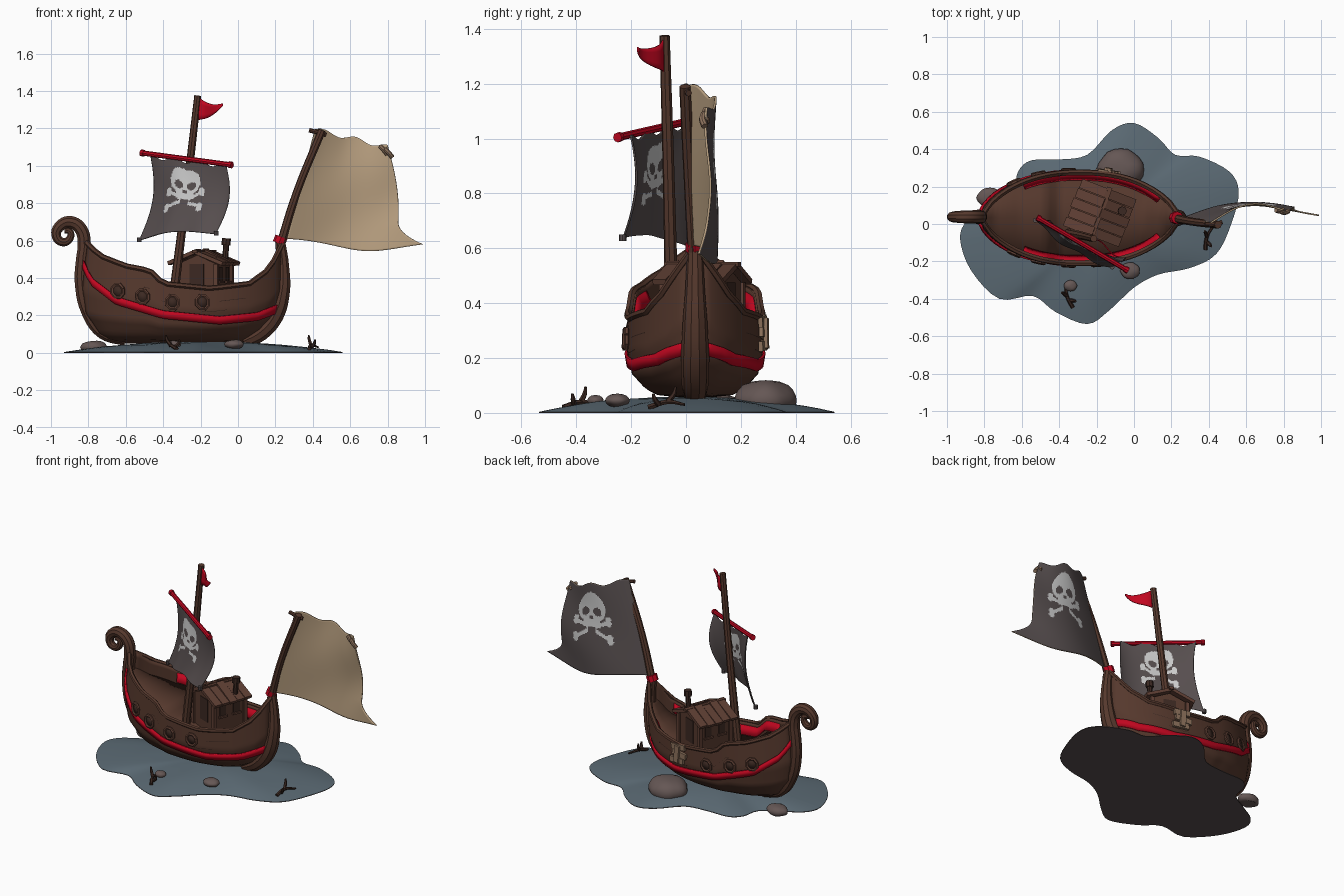
import bpy, math, random
from mathutils import Vector, Matrix

random.seed(4)
cube = bpy.data.objects.get("Cube")
if cube:
    bpy.data.objects.remove(cube, do_unlink=True)


def material(name, *rgb):
    m = bpy.data.materials.new(name)
    m.use_nodes = True
    m.diffuse_color = (*rgb, 1)
    m.node_tree.nodes["Principled BSDF"].inputs["Base Color"].default_value = (*rgb, 1)
    return m


WOOD = material("hull brown", .092, .04, .026)
ROOF = material("plank brown", .115, .05, .034)
DARK = material("dark timber", .045, .022, .016)
RED = material("red paint", .53, .002, .014)
CANVAS = material("tan canvas", .49, .355, .22)
CLOTH = material("dark cloth", .095, .077, .078)
BONE = material("bone white", .6, .6, .6)
WATER = material("slate ground", .105, .145, .175)
ROCK = material("rock", .13, .095, .09)
PATCH = material("pale wood", .27, .17, .11)


def finish(ob, angle=35):
    bpy.ops.object.select_all(action='DESELECT')
    ob.select_set(True)
    bpy.context.view_layer.objects.active = ob
    if ob.type == 'CURVE':
        bpy.ops.object.convert(target='MESH')
        ob = bpy.context.object
    bpy.ops.object.shade_smooth_by_angle(angle=math.radians(angle))
    return ob


def mesh(name, verts, faces, mats, index=None, thick=0, back=0):
    me = bpy.data.meshes.new(name)
    me.from_pydata([tuple(v) for v in verts], [], faces)
    for m in mats:
        me.materials.append(m)
    for i, p in enumerate(me.polygons):
        p.material_index = index[i] if index else 0
    ob = bpy.data.objects.new(name, me)
    bpy.context.collection.objects.link(ob)
    if thick:
        mod = ob.modifiers.new("thickness", 'SOLIDIFY')
        mod.thickness, mod.material_offset = thick, back
    return finish(ob)


def grid(name, f, nu, nv, mats, rule=None, **kw):
    verts = [f(i / nu, j / nv) for j in range(nv + 1) for i in range(nu + 1)]
    faces, index = [], []
    for j in range(nv):
        for i in range(nu):
            a = j * (nu + 1) + i
            faces.append((a, a + nu + 1, a + nu + 2, a + 1))
            index.append(rule((i + .5) / nu, (j + .5) / nv) if rule else 0)
    return mesh(name, verts, faces, mats, index, **kw)


def tube(name, pts, radii, mat, res=2, smooth=True):
    cu = bpy.data.curves.new(name, 'CURVE')
    cu.dimensions, cu.bevel_depth, cu.bevel_resolution = '3D', 1, res
    cu.use_fill_caps, cu.resolution_u = True, 5
    sp = cu.splines.new('BEZIER')
    sp.bezier_points.add(len(pts) - 1)
    for i, (bp, p) in enumerate(zip(sp.bezier_points, pts)):
        bp.co = p
        bp.radius = radii[i] if isinstance(radii, (list, tuple)) else radii
        bp.handle_left_type = bp.handle_right_type = 'AUTO' if smooth else 'VECTOR'
    cu.materials.append(mat)
    ob = bpy.data.objects.new(name, cu)
    bpy.context.collection.objects.link(ob)
    return finish(ob)


def box(name, size, frame, mat):
    corners = [(x, y, z) for x in (-.5, .5) for y in (-.5, .5) for z in (-.5, .5)]
    verts = [frame @ Vector([c * s for c, s in zip(p, size)]) for p in corners]
    faces = [(0, 1, 3, 2), (4, 6, 7, 5), (0, 4, 5, 1), (2, 3, 7, 6), (0, 2, 6, 4), (1, 5, 7, 3)]
    return mesh(name, verts, faces, [mat])


def interp(x, table):
    for (a, p), (b, q) in zip(table, table[1:]):
        if x <= b:
            return p + (q - p) * max(0, (x - a) / (b - a))
    return table[-1][1]


# Hull surface: u runs stern to bow, v runs keel to rail
MID, KEEL = .033, .05
STERN = [(0, -.66), (.1, -.75), (.3, -.82), (.55, -.84), (1, -.81)]
BOW = [(0, .02), (.15, .13), (.3, .2), (.55, .235), (1, .235)]
BULGE = [(0, 0), (.03, .5), (.12, .72), (.3, .92), (.6, 1), (1, .98)]
RAIL = [(-.81, .59), (-.74, .52), (-.6, .465), (-.47, .44), (-.4, .37),
        (-.15, .345), (.06, .37), (.17, .45), (.235, .58)]
BAND = [(-.84, .5), (-.78, .38), (-.65, .28), (-.4, .205), (-.1, .175), (.1, .195), (.24, .25)]


def rail(u):
    return interp(STERN[-1][1] + u * (BOW[-1][1] - STERN[-1][1]), RAIL)


def shell(u, v, side):
    a, b = interp(v, STERN), interp(v, BOW)
    half = .23 * max(0, 1 - abs(2 * u - 1) ** 2.3) ** .75 + .02
    return Vector((a + (b - a) * u, MID + side * half * interp(v, BULGE), KEEL + v * (rail(u) - KEEL)))


def normal(u, v, side):
    e = .02
    n = (shell(min(1, u + e), v, side) - shell(max(0, u - e), v, side)).cross(
        shell(u, min(1, v + e), side) - shell(u, max(0, v - e), side)).normalized()
    return n if n.y * side > 0 else -n


def locate(x, z):
    v = .5
    for _ in range(8):
        a, b = interp(v, STERN), interp(v, BOW)
        u = min(1, max(0, (x - a) / (b - a)))
        v = min(1, max(0, (z - KEEL) / (rail(u) - KEEL)))
    return u, v


grid("hull", lambda u, s: shell(u, abs(2 * s - 1), 1 if s > .5 else -1), 48, 40, [WOOD], thick=.018)


def strip(name, x0, x1, height, wide, side, lift, mat):
    def f(s, t):
        x = x0 + (x1 - x0) * s
        u, v = locate(x, height(x) + (t - .5) * wide)
        return shell(u, v, side) + normal(u, v, side) * lift * (1.5 - t)
    grid(name, f, 36, 1, [mat], thick=-side * .01)


for side, tag in ((1, "left"), (-1, "right")):
    strip("red_band_" + tag, -.83, .22, lambda x: interp(x, BAND), .042, side, .002, RED)
    strip("inner_red_band_" + tag, -.6, .15, lambda x: interp(x, RAIL) - .042, .055, side, -.032, RED)
    for x0, drop in ((-.5, .09), (-.2, .12), (-.7, .2), (-.1, .07)):
        strip("plank_seam_" + tag, x0, x0 + .14, lambda x: interp(x, RAIL) - drop, .005, side, -.008, DARK)
    tube("rail_" + tag, [shell(i / 24, 1, side) for i in range(25)], .014, WOOD, 1, False)
    # Portholes
    for x, z in ((-.64, .33), (-.51, .3), (-.35, .27), (-.19, .27)):
        if side > 0 and x > -.2:
            continue
        u, v = locate(x, z)
        n = normal(u, v, side)
        turn = n.to_track_quat('Z', 'Y').to_matrix().to_4x4()
        fr = Matrix.Translation(shell(u, v, side)) @ turn @ Matrix.Rotation(math.pi / 8, 4, 'Z')
        ring = [fr @ Vector((.034 * math.cos(a), .038 * math.sin(a), .008))
                for a in [i * math.tau / 8 for i in range(9)]]
        tube("porthole_frame", ring, .0095, ROOF, 1, False)
        mesh("porthole_hole", ring[:8], [tuple(range(8))], [DARK], thick=.009)

# Deck, stepped up at the stern
grid("deck", lambda u, t: Vector((shell(u, .8, 1).x, MID + (2 * t - 1) * .95 * (shell(u, .8, 1).y - MID),
                                  rail(u) - .1)), 40, 2, [WOOD], thick=.01)

# Boarded repair on the left side
u, v = locate(-.14, .29)
turn = normal(u, v, 1).to_track_quat('Z', 'Y').to_matrix().to_4x4()
spot = Matrix.Translation(shell(u, v, 1)) @ turn
for k, (dx, dy, ang) in enumerate(((0, .045, .1), (.01, 0, -.12), (-.01, -.045, .06), (0, 0, 1.5))):
    fr = spot @ Matrix.Translation((dx, dy, .01 + .012 * (k == 3))) @ Matrix.Rotation(ang, 4, 'Z')
    box("repair_board", (.11, .036, .016), fr, PATCH)

# Stem posts and curl
tube("bow_post", [(x, MID, z) for x, z in ((.03, .06), (.12, .11), (.195, .2), (.235, .33), (.24, .46), (.225, .6))],
     [.04, .05, .052, .045, .035, .028], WOOD, 3)
tube("stern_post_curl", [(x, MID + .005, z) for x, z in (
    (-.6, .07), (-.72, .11), (-.8, .22), (-.835, .38), (-.83, .5), (-.822, .58), (-.84, .66), (-.895, .698),
    (-.95, .68), (-.972, .63), (-.94, .592), (-.9, .61), (-.9, .65), (-.928, .652))],
    [.035, .04, .04, .04, .038, .037, .036, .035, .031, .027, .024, .021, .018, .014], WOOD, 3)
tube("bow_red_collar", [(.218, MID, .585), (.232, MID, .62)], .034, RED)

# Cabin: ridge along its own x, set across the ship, gables to the sides
cabin = Matrix.Translation((-.18, .06, 0)) @ Matrix.Rotation(math.radians(69), 4, 'Z')
outline = [(-.11, .24), (.11, .24), (.11, .475), (0, .522), (-.11, .475)]
mesh("cabin_walls", [cabin @ Vector((x, y, z)) for x in (-.11, .11) for y, z in outline],
     [(4, 3, 2, 1, 0), (5, 6, 7, 8, 9)] + [(i, (i + 1) % 5, (i + 1) % 5 + 5, i + 5) for i in range(5)], [WOOD])
for s in (-1, 1):
    for i in range(5):
        fr = cabin @ Matrix.Translation((-.11 + i * .055, s * .077, .508 + random.uniform(-.003, .004)))
        fr = fr @ Matrix.Rotation(-s * .41 + random.uniform(-.04, .04), 4, 'X')
        box("roof_plank", (.051, .165 + random.uniform(-.01, .015), .02), fr, ROOF)
    for x in (-.05, .05):
        box("cabin_window", (.045, .008, .075), cabin @ Matrix.Translation((x, s * .11, .42)), DARK)
        box("window_sill", (.06, .02, .012), cabin @ Matrix.Translation((x, s * .114, .378)), ROOF)
    box("cabin_door", (.008, .08, .15), cabin @ Matrix.Translation((s * .11, 0, .4)), DARK)
    for t in (-1, 1):
        box("corner_post", (.024, .024, .23), cabin @ Matrix.Translation((s * .11, t * .11, .36)), ROOF)
box("roof_ridge", (.29, .028, .016), cabin @ Matrix.Translation((0, 0, .542)), ROOF)
tube("chimney", [(-.07, .07, .47), (-.062, .07, .6)], .016, DARK)
tube("chimney_cap", [(-.064, .07, .575), (-.062, .07, .612)], .024, DARK)

# Mast, yard and pennant
tube("mast", [(-.35, -.05, .26), (-.28, -.062, .82), (-.215, -.078, 1.375)], [.026, .022, .019], WOOD)
yard = [Vector((-.51, .03, 1.068)), Vector((-.04, -.245, 1.005))]
tube("yard", yard, .014, RED)
for p in yard:
    d = (yard[1] - yard[0]).normalized() * .01
    tube("yard_end", [p - d, p + d], .018, RED)
grid("pennant", lambda u, v: Vector((-.21 + .13 * u, -.08 - .09 * u + .012 * math.sin(6 * u),
     1.36 - .03 * u - .02 * math.sin(3 * u) + (v - .5) * .12 * (1 - .9 * u) - .055 * (1 - u))),
     10, 4, [RED], thick=.006)


# Skull and crossed bones as a rule over the cloth
def emblem(a, b):
    a = abs(a)
    eye = (a - .42) ** 2 + (b - .05) ** 2 < .08
    nose = a < .12 and -.5 < b < -.28
    skull = (a * a + (b - .3) ** 2 < 1 or (a < .55 and -.95 < b < 0)) and not (eye or nose)
    bones = any(abs(b + 1.05 - s * .5 * a) < .13 and .25 < a < 1.1 for s in (-1, 1))
    knobs = any((a - 1.1) ** 2 + (b + 1.05 - s * k) ** 2 < .035 for s in (-1, 1) for k in (.44, .7))
    return skull or bones or knobs


def sheet(tl, tr, bl, br, u, v):
    tl, tr, bl, br = map(Vector, (tl, tr, bl, br))
    return tl.lerp(tr, u).lerp(bl.lerp(br, u), v)


def mast_sail(u, v):
    p = sheet((-.47, .015, 1.05), (-.065, -.205, 1.0), (-.53, .02, .6), (-.12, -.235, .635), u, v)
    bow = math.sin(math.pi * v)
    fold = -(.015 + .018 * bow) * math.sin(math.pi * u) ** .6 - .015 * v * math.sin(math.pi * u)
    p += Vector((.52, .85, 0)) * (fold + .008 * v * math.sin(u * 13))
    p += Vector((0, .035 * bow * u * u, .03 * v ** 3 * math.sin(math.pi * u)))
    return p + Vector((.045 * bow, 0, .012 * (1 - v) * math.cos(u * 19)))


def flag_sail(u, v):
    p = sheet((.41, .01, 1.195), (.8, .085, 1.1), (.26, .035, .61), (.85, .08, .58), u, v)
    tail = max(0, (v - .78) / .22) ** 2 * u ** 9
    p.x += .14 * tail + .03 * u * math.sin(math.pi * v)
    p.y += .055 * math.sin(math.pi * u) + .01 * u * math.sin(7 * v + 4 * u) - .02 * tail
    p.z += -.045 * v ** 5 * math.sin(math.pi * u * u) + .012 * (1 - v) * math.sin(14 * u)
    return p


grid("mast_sail", mast_sail, 72, 72, [CLOTH, BONE],
     lambda u, v: int(emblem((u - .46) / .195, (.33 - v) / .185)), thick=.006)
grid("bow_flag", flag_sail, 80, 80, [CANVAS, CLOTH, CANVAS, BONE],
     lambda u, v: 2 * int(emblem((u - .55) / .2, (.34 - v) / .18)), thick=-.008, back=1)
for u in (0, 1):
    p = mast_sail(u, .99)
    tube("sail_corner_knot", [p + Vector((0, 0, .012)), p - Vector((0, 0, .012))], .013, CLOTH)

# Bow flag pole with ties
tube("flag_pole", [(.222, .03, .56), (.315, .012, .86), (.45, -.004, 1.19)], [.024, .021, .021], WOOD)
tube("pole_cross_peg", [(.38, .0, 1.19), (.44, .0, 1.175), (.47, .01, 1.165)], .012, WOOD)
for u, v in ((.93, .05), (.985, .08)):
    p = flag_sail(u, v)
    tube("flag_corner_tie", [p + Vector((-.02, -.01, .02)), p + Vector((0, -.016, 0)), p + Vector((.02, -.008, -.025))],
         .013, PATCH)

# Ground patch
SHORE = [(-.93, -.08), (-.87, -.25), (-.72, -.4), (-.54, -.385), (-.42, -.47), (-.25, -.535), (-.13, -.46), (0, -.34),
         (.13, -.27), (.3, -.235), (.44, -.16), (.52, 0), (.56, .17), (.51, .28), (.35, .36), (.22, .37), (.13, .46),
         (0, .54), (-.12, .5), (-.25, .37), (-.4, .345), (-.55, .34), (-.62, .28), (-.65, .17), (-.78, .09), (-.89, .02)]


def shore(t):
    n = len(SHORE)
    i, f = int(t * n) % n, (t * n) % 1
    a, b, c, d = (Vector(SHORE[(i + k) % n]) for k in (-1, 0, 1, 2))
    return .5 * (2 * b + (c - a) * f + (2 * a - 5 * b + 4 * c - d) * f ** 2 + (3 * b - a - 3 * c + d) * f ** 3)


def ground(t, r):
    p = Vector((-.2, 0)).lerp(shore(t % 1), r)
    return Vector((p.x, p.y, .004 + .055 * (1 - r ** 2.2) + .005 * r * (1 - r) * math.sin(p.x * 23) * math.cos(p.y * 19)))


grid("ground", ground, 104, 10, [WATER])
rim = [shore(i / 104) for i in range(104)]
mesh("ground_underside", [(p.x, p.y, z) for z in (0, .004) for p in rim],
     [tuple(reversed(range(104)))] + [(i, (i + 1) % 104, (i + 1) % 104 + 104, i + 104) for i in range(104)], [CLOTH])

# Rocks with flat bottoms, and driftwood
for x, y, z, rx, ry, rz in ((-.07, .29, .045, .125, .115, .075), (-.02, -.25, .045, .052, .045, .025),
                            (-.77, .14, .03, .07, .055, .035), (-.34, -.33, .045, .035, .03, .02)):
    bpy.ops.mesh.primitive_ico_sphere_add(subdivisions=3, radius=1, location=(x, y, z))
    rock = bpy.context.object
    rock.name, rock.scale = "rock", (rx, ry, rz)
    for vert in rock.data.vertices:
        vert.co *= 1 + .06 * math.sin(vert.co.x * 4 + x * 9) * math.cos(vert.co.y * 5)
        vert.co.z = max(vert.co.z, (.006 - z) / rz)
    rock.data.materials.append(ROCK)
    finish(rock)
for x, y, ang in ((-.35, -.38, 1.9), (.4, -.07, 1.3)):
    fr = Matrix.Translation((x, y, .02)) @ Matrix.Rotation(ang, 4, 'Z')
    for path in (((-.07, 0, 0), (0, .01, .02), (.07, -.01, .01)), ((0, .01, .02), (.02, .025, .05), (.025, .03, .075)),
                 ((-.03, 0, .01), (-.04, -.02, .03), (-.045, -.025, .05))):
        tube("driftwood", [fr @ Vector(p) for p in path], [.011, .009, .005], DARK, 1)
